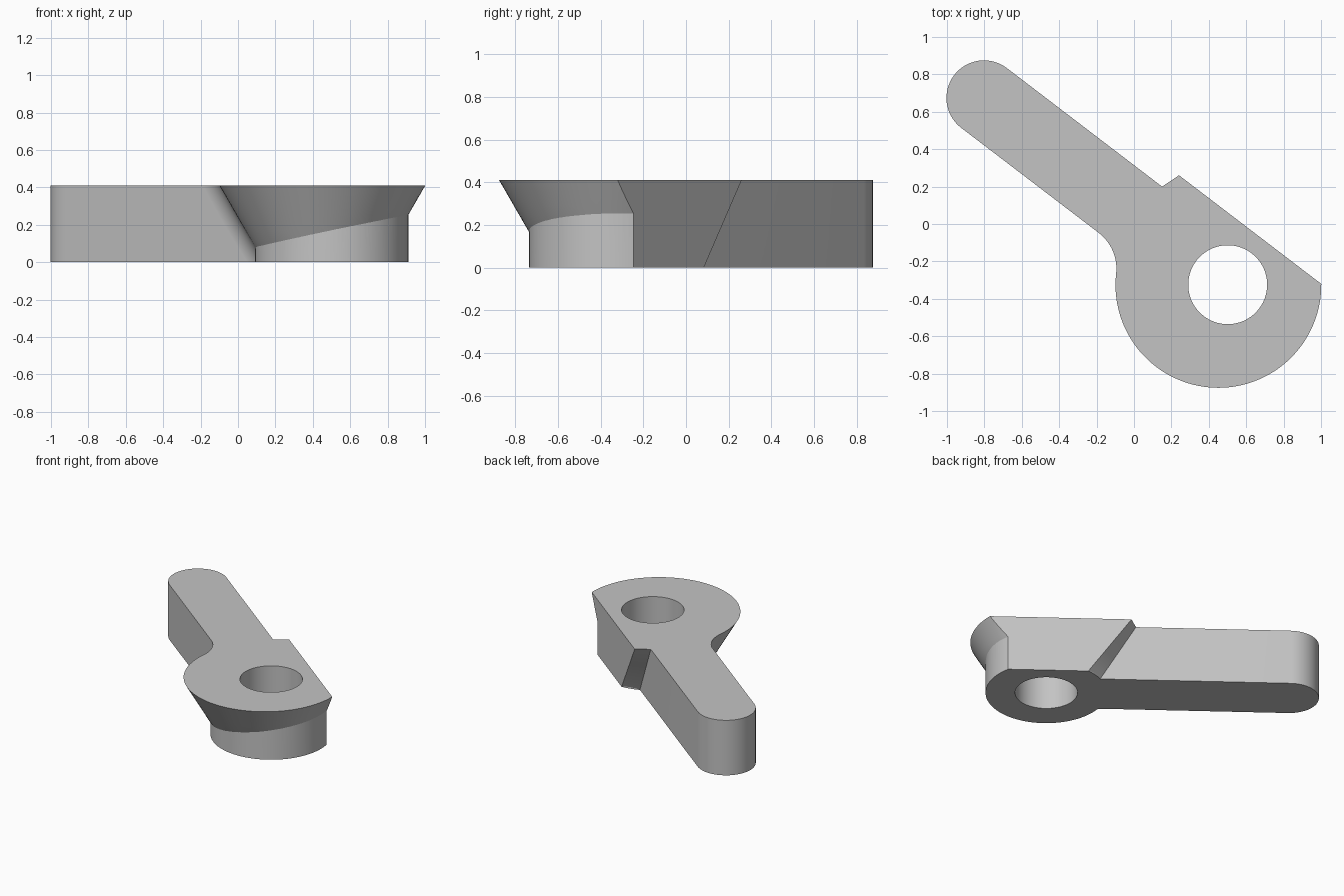
import bpy
import bmesh
from math import sin, cos, asin, acos, atan2, sqrt, pi, radians
from mathutils import Vector

if "Cube" in bpy.data.objects:
    bpy.data.objects.remove(bpy.data.objects["Cube"])

# Lever frame: u runs along the arm, n across it
U = Vector((-0.795, 0.607))
N = Vector((0.607, 0.795))
HEIGHT = 0.41
FLAT = 0.353                      # back flat of the head, along n
ARM_LOW, ARM_HIGH = -0.152, 0.25  # arm sides, along n
PIVOT = (-0.595, 0.046)
HEAD = (-0.556, 0.015)
FILLET = 0.24

grey = bpy.data.materials.new("light grey")
grey.use_nodes = True
colour = (0.55, 0.55, 0.55, 1)
grey.diffuse_color = colour
grey.node_tree.nodes["Principled BSDF"].inputs["Base Color"].default_value = colour


def arc(centre, radius, start, end, steps):
    return [(centre[0] + radius * cos(start + (end - start) * i / steps),
             centre[1] + radius * sin(start + (end - start) * i / steps))
            for i in range(steps + 1)]


def loft(name, layers):
    """Skin matching (outline, z) layers and cap both ends."""
    bm = bmesh.new()
    rings = [[bm.verts.new((*(U * u + N * n), z)) for u, n in outline]
             for outline, z in layers]
    for low, high in zip(rings, rings[1:]):
        for i in range(len(low)):
            j = (i + 1) % len(low)
            bm.faces.new((low[i], low[j], high[j], high[i]))
    bm.faces.new(rings[0])
    bm.faces.new(rings[-1])
    bmesh.ops.recalc_face_normals(bm, faces=bm.faces)
    mesh = bpy.data.meshes.new(name)
    bm.to_mesh(mesh)
    bm.free()
    mesh.materials.append(grey)
    obj = bpy.data.objects.new(name, mesh)
    bpy.context.collection.objects.link(obj)
    return obj


def lever_outline(z):
    """Conical head, fillet, straight arm and slanted step at one height."""
    t = z / HEIGHT
    radius = 0.55 - (HEIGHT - z) * 0.577
    # Fillet circle touches both the arm side and the head
    fn = ARM_LOW - FILLET
    fu = HEAD[0] + sqrt((radius + FILLET) ** 2 - (fn - HEAD[1]) ** 2)
    touch = atan2(fn - HEAD[1], fu - HEAD[0])
    begin = asin(min(1, (FLAT - HEAD[1]) / radius))
    points = arc(HEAD, radius, pi - begin, 2 * pi + touch, 64)
    points += arc((fu, fn), FILLET, touch + pi, pi / 2, 16)[1:]
    mid, half = (ARM_LOW + ARM_HIGH) / 2, (ARM_HIGH - ARM_LOW) / 2
    points += arc((1.046, mid), half, -pi / 2, pi / 2, 32)
    points += [(-0.24 + 0.242 * t, ARM_HIGH), (-0.325 + 0.292 * t, FLAT)]
    return points


# Lever body
layers = 10
lever = loft("lever", [(lever_outline(HEIGHT * i / layers), HEIGHT * i / layers)
                       for i in range(layers + 1)])

# Pivot collar below the flared head, trimmed by the back flat
cut = asin((FLAT - PIVOT[1]) / 0.41)
collar_outline = arc(PIVOT, 0.41, pi - cut, 2 * pi + cut, 80)
collar = loft("pivot_collar", [(collar_outline, 0), (collar_outline, 0.35)])

# Pivot hole cutter
hole_outline = arc(PIVOT, 0.211, 0, 2 * pi, 64)[:-1]
hole = loft("hole_cutter", [(hole_outline, -0.2), (hole_outline, 0.6)])

bpy.context.view_layer.objects.active = lever
for helper, operation in ((collar, 'UNION'), (hole, 'DIFFERENCE')):
    helper.hide_render = True
    mod = lever.modifiers.new(helper.name, 'BOOLEAN')
    mod.operation = operation
    mod.solver = 'EXACT'
    mod.object = helper
    bpy.ops.object.modifier_apply(modifier=mod.name)
    bpy.data.objects.remove(helper)

bpy.ops.object.select_all(action='DESELECT')
lever.select_set(True)
bpy.ops.object.shade_smooth_by_angle(angle=radians(25))
